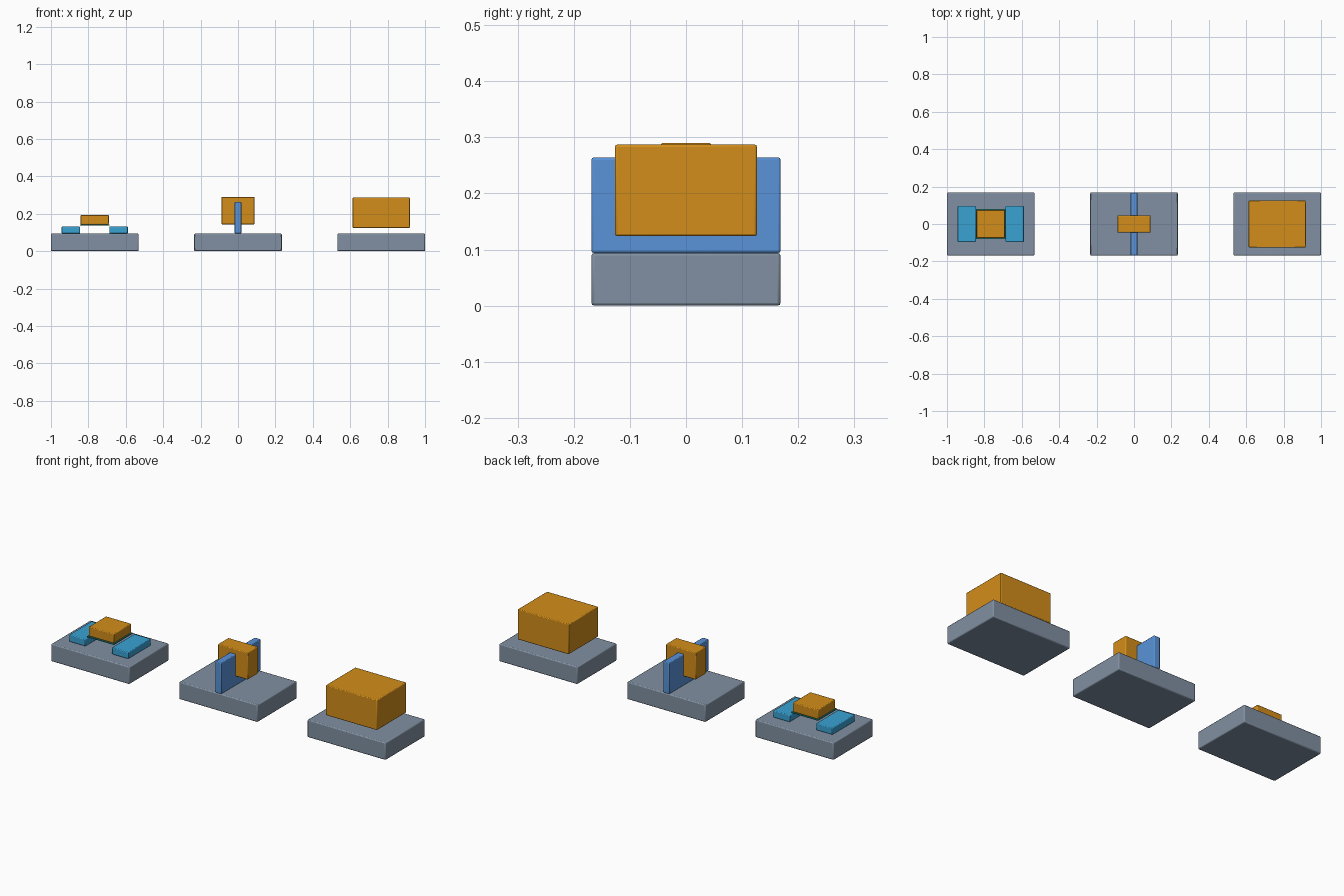
import bpy

if "Cube" in bpy.data.objects:
    bpy.data.objects.remove(bpy.data.objects["Cube"])


def material(name, rgb):
    m = bpy.data.materials.new(name)
    m.diffuse_color = (*rgb, 1)
    m.use_nodes = True
    m.node_tree.nodes["Principled BSDF"].inputs["Base Color"].default_value = m.diffuse_color
    return m


GREY = material("substrate_grey", (0.22, 0.28, 0.36))
GOLD = material("gate_gold", (0.65, 0.27, 0.01))
CYAN = material("terminal_cyan", (0.04, 0.36, 0.65))
BLUE = material("fin_blue", (0.10, 0.29, 0.69))
TEAL = material("oxide_teal", (0.02, 0.25, 0.22))


def block(name, x, half_x, half_y, z0, z1, mat, bevel=0.004):
    """Softly bevelled box, centred on y = 0."""
    bpy.ops.mesh.primitive_cube_add(size=1, location=(x, 0, (z0 + z1) / 2))
    ob = bpy.context.object
    ob.name = name
    ob.scale = (2 * half_x, 2 * half_y, z1 - z0)
    bpy.ops.object.transform_apply(location=False, rotation=False, scale=True)
    ob.data.materials.append(mat)
    mod = ob.modifiers.new("soft_edges", "BEVEL")
    mod.width = bevel
    mod.segments = 2
    bpy.ops.object.shade_smooth_by_angle()
    return ob


SPACING = 0.766
TOP = 0.094

# Three substrates
for label, x in (("planar", -SPACING), ("fin", 0), ("surround", SPACING)):
    block(label + "_substrate", x, 0.234, 0.1685, 0, TOP, GREY, 0.005)

# Planar device: two terminals, thin oxide, gate
for label, side in (("source", -1), ("drain", 1)):
    block(label, -SPACING + side * 0.128, 0.049, 0.096, TOP, 0.132, CYAN)
block("gate_oxide", -SPACING, 0.080, 0.080, 0.138, 0.144, TEAL, 0.001)
block("planar_gate", -SPACING, 0.075, 0.075, 0.143, 0.194, GOLD)

# Fin device: upright fin with gate across it
block("fin", 0, 0.018, 0.1685, TOP, 0.264, BLUE)
block("fin_gate", 0, 0.089, 0.045, 0.144, 0.290, GOLD)

# Surrounding gate, raised above its substrate
block("surround_gate", SPACING, 0.153, 0.1265, 0.124, 0.287, GOLD)
